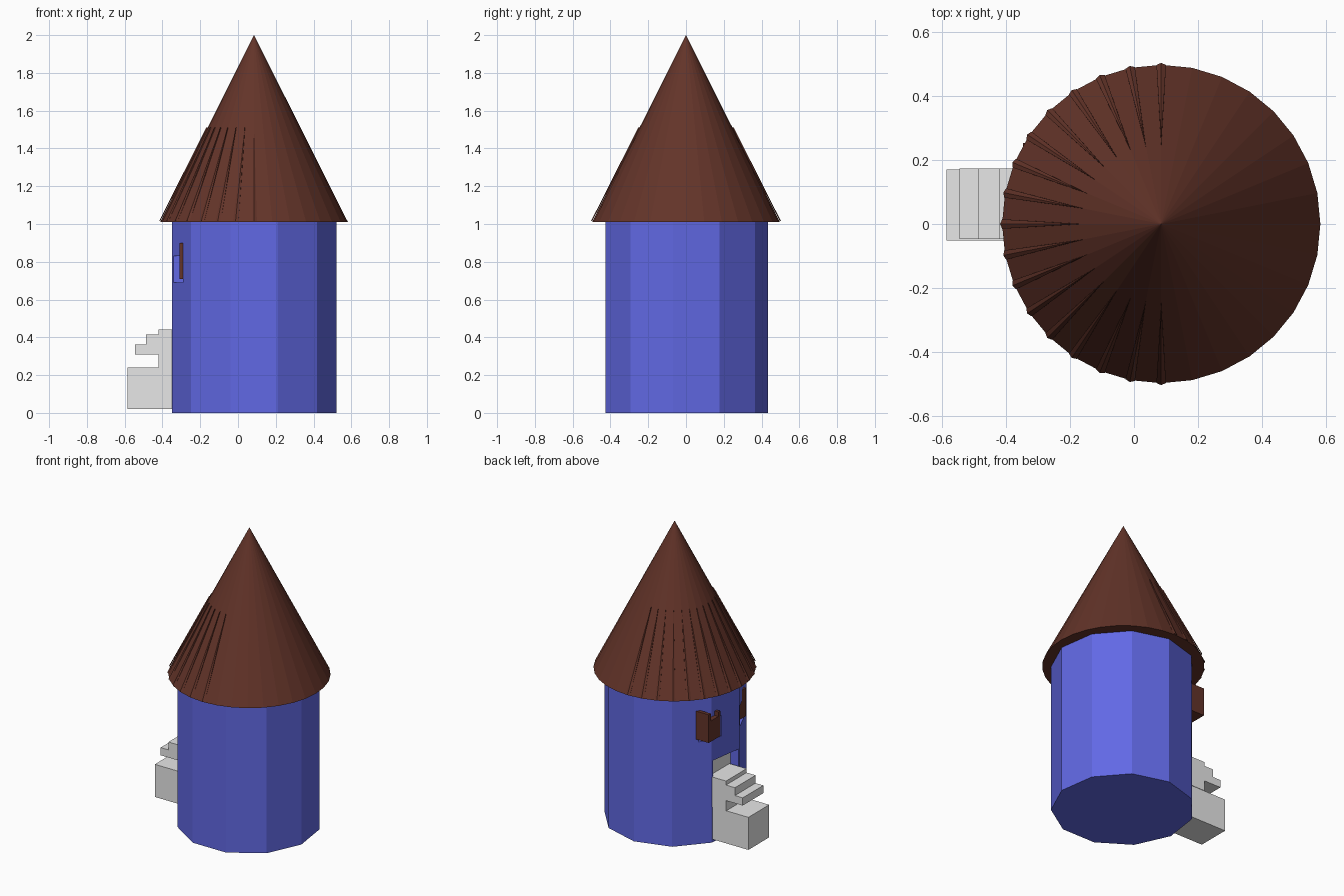
import bpy, bmesh, math

if "Cube" in bpy.data.objects:
    bpy.data.objects.remove(bpy.data.objects["Cube"])

CX = 0.085  # tower axis


def material(name, rgb):
    m = bpy.data.materials.new(name)
    m.diffuse_color = (*rgb, 1)
    m.use_nodes = True
    m.node_tree.nodes["Principled BSDF"].inputs["Base Color"].default_value = m.diffuse_color
    return m


BLUE = material("blue_wall", (0.12, 0.14, 0.78))
BROWN = material("brown_roof", (0.125, 0.034, 0.022))
GREY = material("grey_stone", (0.8, 0.8, 0.8))


def make(name, bm, mat):
    bmesh.ops.recalc_face_normals(bm, faces=bm.faces)
    me = bpy.data.meshes.new(name)
    bm.to_mesh(me)
    bm.free()
    ob = bpy.data.objects.new(name, me)
    me.materials.append(mat)
    bpy.context.collection.objects.link(ob)
    return ob


def prism(name, points, lift, mat):
    """Extrude one flat outline along the lift vector."""
    bm = bmesh.new()
    face = bm.faces.new([bm.verts.new(p) for p in points])
    new = bmesh.ops.extrude_face_region(bm, geom=[face], use_keep_orig=True)["geom"]
    bmesh.ops.translate(bm, vec=lift, verts=[v for v in new if isinstance(v, bmesh.types.BMVert)])
    return make(name, bm, mat)


def box(name, x, y, z, mat):
    pts = [(x[0], y[0], z[0]), (x[1], y[0], z[0]), (x[1], y[1], z[0]), (x[0], y[1], z[0])]
    return prism(name, pts, (0, 0, z[1] - z[0]), mat)


# Tower body: eleven flat sides with a corner towards the back
ring = [(CX + 0.44 * math.sin(i * math.tau / 11), 0.44 * math.cos(i * math.tau / 11) - 0.005, 0)
        for i in range(11)]
tower = prism("tower_wall", ring, (0, 0, 1.1), BLUE)

# Door and window recesses
holes = [((-0.6, -0.285), (-0.06, 0.165), (0.3, 0.55)),
         ((-0.6, -0.25), (-0.2, -0.09), (0.69, 0.83)),
         ((-0.6, -0.25), (0.09, 0.24), (0.69, 0.83))]
for i, (x, y, z) in enumerate(holes):
    cutter = box("recess_cutter_%d" % i, x, y, z, BLUE)
    cutter.hide_render = True
    mod = tower.modifiers.new("recess", 'BOOLEAN')
    mod.operation = 'DIFFERENCE'
    mod.solver = 'EXACT'
    mod.object = cutter
    bpy.context.view_layer.objects.active = tower
    bpy.ops.object.modifier_apply(modifier=mod.name)
    bpy.data.objects.remove(cutter)

# Conical roof
bm = bmesh.new()
bmesh.ops.create_cone(bm, cap_ends=True, segments=32, radius1=0.497, radius2=0, depth=0.99)
bmesh.ops.translate(bm, vec=(CX, 0, 1.505), verts=bm.verts)
make("roof", bm, BROWN)

# Thin tapered ridges on the door side of the roof
bm = bmesh.new()
for i in range(8, 25):
    a = i * math.tau / 32

    def at(ang, r, z):
        return bm.verts.new((CX + r * math.cos(ang), r * math.sin(ang), z))
    low = [at(a - 0.03, 0.497, 1.015), at(a + 0.03, 0.497, 1.015)]
    base = at(a, 0.503, 1.015)
    tip = at(a, 0.253, 1.51)
    root = at(a, 0.242, 1.51)
    for f in ((low[0], base, tip), (base, low[1], tip), (low[0], tip, root), (tip, low[1], root),
              (low[0], low[1], base), (low[1], low[0], root)):
        bm.faces.new(f)
make("roof_ridges", bm, BROWN)

# Window frames
box("window_frame_front", (-0.31, -0.2), (-0.2, -0.085), (0.71, 0.9), BROWN)
outline = [(0.253, 0.71), (0.253, 0.9), (0.23, 0.9), (0.23, 0.85), (0.15, 0.85),
           (0.15, 0.88), (0.13, 0.88), (0.13, 0.71)]
prism("window_frame_back", [(-0.347, y, z) for y, z in outline], (0.12, 0, 0), BROWN)

# Stone steps: large base block, then three overhanging treads
box("step_base", (-0.585, -0.3), (-0.052, 0.17), (0.02, 0.24), GREY)
profile = [(-0.29, 0.24), (-0.42, 0.24), (-0.42, 0.31), (-0.545, 0.31), (-0.545, 0.362),
           (-0.487, 0.362), (-0.487, 0.415), (-0.42, 0.415), (-0.42, 0.442), (-0.29, 0.442)]
prism("steps", [(x, -0.047, z) for x, z in profile], (0, 0.22, 0), GREY)

# Stone slab at the back of the doorway
box("door_slab", (-0.292, -0.286), (-0.058, 0.163), (0.44, 0.548), GREY)
